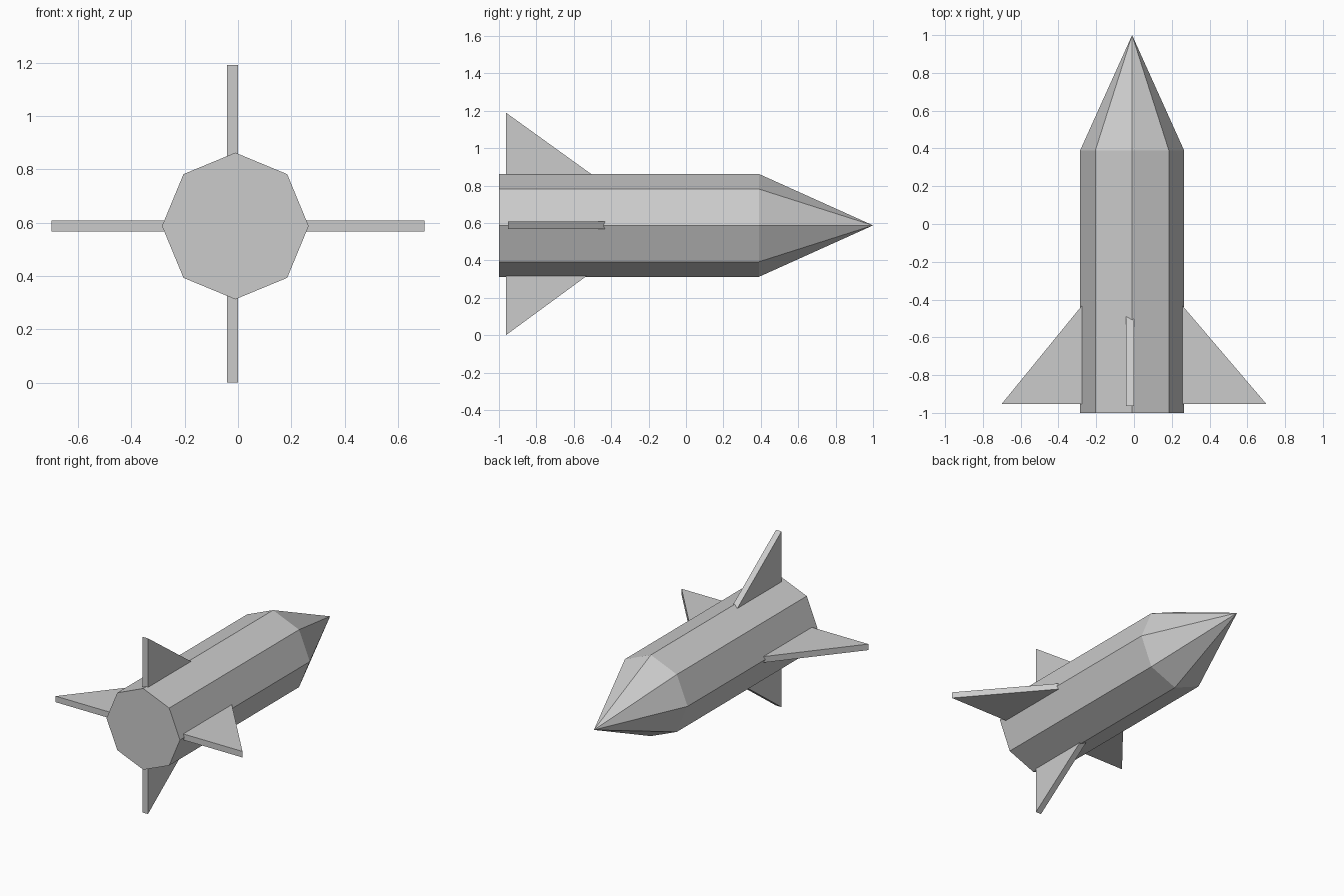
import bpy
import bmesh
import math
from mathutils import Vector

if "Cube" in bpy.data.objects:
    bpy.data.objects.remove(bpy.data.objects["Cube"], do_unlink=True)

grey = bpy.data.materials.new("light grey")
grey.use_nodes = True
grey.diffuse_color = (0.6, 0.6, 0.6, 1)
grey.node_tree.nodes["Principled BSDF"].inputs["Base Color"].default_value = (0.6, 0.6, 0.6, 1)

AXIS_X, AXIS_Z = -0.01, 0.587
RADIUS, SIDES = 0.275, 8
TAIL, SHOULDER, TIP = -1.0, 0.39, 1.0


def add_object(name, bm):
    bmesh.ops.recalc_face_normals(bm, faces=bm.faces[:])
    mesh = bpy.data.meshes.new(name)
    bm.to_mesh(mesh)
    bm.free()
    mesh.materials.append(grey)
    bpy.context.collection.objects.link(bpy.data.objects.new(name, mesh))


# Octagonal hull drawn out to a pointed nose
bm = bmesh.new()


def ring(y):
    angles = [i * math.tau / SIDES for i in range(SIDES)]
    return [bm.verts.new((AXIS_X + RADIUS * math.cos(a), y, AXIS_Z + RADIUS * math.sin(a)))
            for a in angles]


tail, shoulder = ring(TAIL), ring(SHOULDER)
tip = bm.verts.new((AXIS_X, TIP, AXIS_Z))
bm.faces.new(tail)
for i in range(SIDES):
    j = (i + 1) % SIDES
    bm.faces.new((tail[i], tail[j], shoulder[j], shoulder[i]))
    bm.faces.new((shoulder[i], shoulder[j], tip))
add_object("hull", bm)


# Triangular fins, each a thin wedge plate with its root sunk in the hull
def fin(name, outer, root, back, front, vertical, thickness=0.041):
    bm = bmesh.new()
    middle = -0.021 if vertical else AXIS_Z
    profile = [(outer, back), (root, back), (root, front)]
    sides = []
    for offset in (-thickness / 2, thickness / 2):
        plate = middle + offset
        points = [Vector((plate, y, r)) if vertical else Vector((r, y, plate))
                  for r, y in profile]
        sides.append([bm.verts.new(p) for p in points])
    for side in sides:
        bm.faces.new(side)
    for i in range(3):
        j = (i + 1) % 3
        bm.faces.new((sides[0][i], sides[0][j], sides[1][j], sides[1][i]))
    add_object(name, bm)


fin("top_fin", 1.19, 0.84, -0.963, -0.477, True)
fin("bottom_fin", 0.0, 0.33, -0.963, -0.513, True)
fin("left_fin", 0.70, 0.25, -0.952, -0.425, False)
fin("right_fin", -0.70, -0.27, -0.952, -0.425, False)
